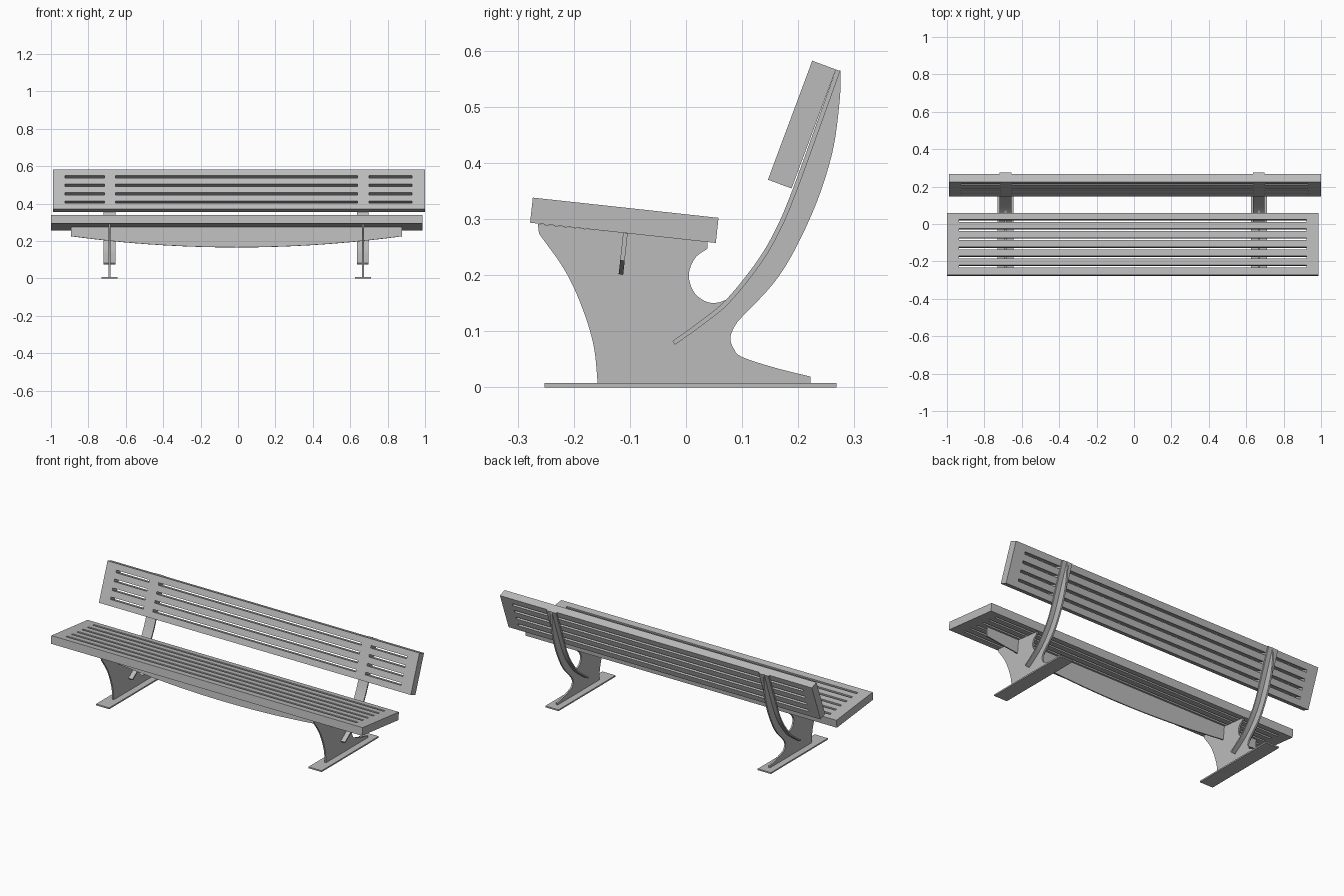
import bpy, bmesh, math
from mathutils import Vector

cube = bpy.data.objects.get("Cube")
if cube:
    bpy.data.objects.remove(cube, do_unlink=True)

GREY = (0.5, 0.5, 0.5, 1.0)
steel = bpy.data.materials.new("grey_steel")
steel.use_nodes = True
steel.diffuse_color = GREY
steel.node_tree.nodes["Principled BSDF"].inputs["Base Color"].default_value = GREY


def extruded(name, polygons, offset, smooth=False):
    """Solid made by extruding joined flat polygons along an offset."""
    bm = bmesh.new()
    for poly in polygons:
        bm.faces.new([bm.verts.new(p) for p in poly])
    bmesh.ops.remove_doubles(bm, verts=bm.verts[:], dist=1e-5)
    new = bmesh.ops.extrude_face_region(bm, geom=bm.faces[:])["geom"]
    moved = [g for g in new if isinstance(g, bmesh.types.BMVert)]
    bmesh.ops.translate(bm, verts=moved, vec=Vector(offset))
    bmesh.ops.recalc_face_normals(bm, faces=bm.faces[:])
    mesh = bpy.data.meshes.new(name)
    bm.to_mesh(mesh)
    bm.free()
    mesh.materials.append(steel)
    if smooth:
        mesh.shade_smooth()
        mesh.set_sharp_from_angle(angle=math.radians(30))
    obj = bpy.data.objects.new(name, mesh)
    bpy.context.collection.objects.link(obj)
    return obj


def spline(points, steps=6):
    """Smooth curve through side-profile (y, z) points."""
    p = [Vector(q) for q in points]
    p = [2 * p[0] - p[1]] + p + [2 * p[-1] - p[-2]]
    out = []
    for a, b, c, d in zip(p, p[1:], p[2:], p[3:]):
        for i in range(steps):
            t = i / steps
            out.append(0.5 * (2 * b + (c - a) * t + (2 * a - 5 * b + 4 * c - d) * t * t
                              + (3 * b - a - 3 * c + d) * t ** 3))
    return out + [p[-2]]


def slotted_panel(name, x_cuts, start, end, slots, gap, thickness):
    """Tilted slab with slots in every second column of x_cuts."""
    start, end = Vector(start), Vector(end)
    along = (end - start).normalized()
    normal = Vector((0, along.z, -along.y))
    cuts = [0, (end - start).length]
    for s in slots:
        cuts += [s - gap / 2, s + gap / 2]
    cuts.sort()
    cells = []
    for i, (x0, x1) in enumerate(zip(x_cuts, x_cuts[1:])):
        for j, (u0, u1) in enumerate(zip(cuts, cuts[1:])):
            if i % 2 and j % 2:
                continue
            lo, hi = start + along * u0, start + along * u1
            cells.append([(x, q.y, q.z) for x, q in ((x0, lo), (x1, lo), (x1, hi), (x0, hi))])
    return extruded(name, cells, normal * thickness)


# Seat and backrest
slotted_panel("seat", [-1, -0.935, 0.922, 0.986], (0, -0.273, 0.338), (0, 0.058, 0.302),
              [0.047 + 0.049 * k for k in range(6)], 0.013, 0.045)
slotted_panel("backrest", [-0.99, -0.925, -0.715, -0.655, 0.64, 0.70, 0.93, 1.0],
              (0, 0.146, 0.37), (0, 0.225, 0.582),
              [0.041 + 0.048 * k for k in range(4)], 0.0135, 0.045)

# Bowed stiffener beam under the seat, square to the seat
down = Vector((0, -0.108, -0.994))
top = Vector((0, -0.104, 0.274))
left, right, count = -0.893, 0.878, 32
beam = [top + Vector((right, 0, 0)), top + Vector((left, 0, 0))]
for i in range(count + 1):
    t = 2 * i / count - 1
    x = left + (right - left) * i / count
    beam.append(top + down * (0.109 - 0.06 * t * t) + Vector((x, 0, 0)))
extruded("seat_beam", [beam], (0, -0.008, 0.001), smooth=True)

# Side profile of the supports
strip_path = spline([(-0.022, 0.079), (0.024, 0.112), (0.074, 0.153), (0.131, 0.224),
                     (0.166, 0.285), (0.194, 0.352), (0.233, 0.459), (0.271, 0.565)])
front_edge = spline([(-0.157, 0.004), (-0.165, 0.076), (-0.187, 0.147), (-0.217, 0.21),
                     (-0.262, 0.274)])
throat = spline([(0.038, 0.247), (0.016, 0.23), (0.005, 0.2), (0.014, 0.17),
                 (0.035, 0.153), (0.057, 0.151), (0.078, 0.159)])
back_edge = spline([(0.275, 0.565), (0.274, 0.513), (0.26, 0.415), (0.224, 0.308),
                    (0.167, 0.2), (0.092, 0.117)])
heel = spline([(0.085, 0.106), (0.079, 0.088), (0.085, 0.069), (0.1, 0.054),
               (0.158, 0.035), (0.222, 0.019)])
outline = (front_edge + [Vector((-0.264, 0.291)), Vector((0.038, 0.26))] + throat
           + [q for q in strip_path if q.x > 0.085] + back_edge + heel
           + [Vector((0.222, 0.004))])

# Curved strip as a thin ribbon section
ribbon_front, ribbon_back = [], []
for i, q in enumerate(strip_path):
    d = strip_path[min(i + 1, len(strip_path) - 1)] - strip_path[max(i - 1, 0)]
    n = Vector((-d.y, d.x)).normalized() * 0.004
    ribbon_front.append(q + n)
    ribbon_back.append(q - n)
ribbon = ribbon_front + ribbon_back[::-1]


def side_part(name, profile, x, width, smooth=True):
    extruded(name, [[(x - width / 2, q[0], q[1]) for q in profile]], (width, 0, 0), smooth)


# Two supports: upright web, curved strip and foot plate
foot = [(-0.252, 0), (0.268, 0), (0.268, 0.008), (-0.252, 0.008)]
for side, x in (("right", -0.687), ("left", 0.668)):
    side_part(side + "_support_web", outline, x, 0.009)
    side_part(side + "_back_strip", ribbon, x, 0.062)
    side_part(side + "_foot_plate", foot, x, 0.084, smooth=False)
